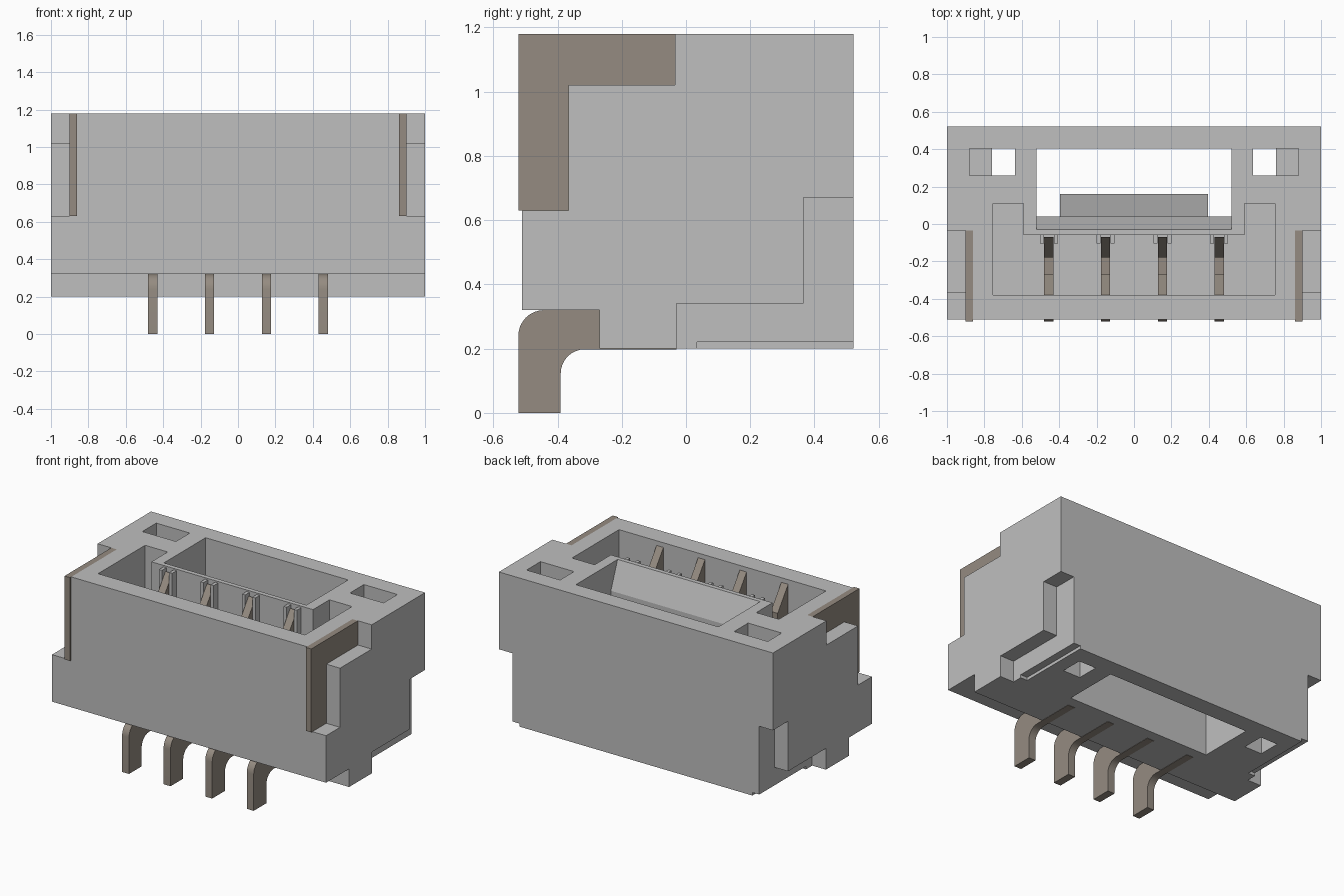
import bpy, bmesh
from math import cos, sin, radians

cube = bpy.data.objects.get("Cube")
if cube:
    bpy.data.objects.remove(cube, do_unlink=True)


def material(name, color):
    m = bpy.data.materials.new(name)
    m.use_nodes = True
    m.diffuse_color = (*color, 1)
    m.node_tree.nodes["Principled BSDF"].inputs["Base Color"].default_value = (*color, 1)
    return m


GREY = material("light grey plastic", (0.52, 0.52, 0.52))
METAL = material("warm grey metal", (0.30, 0.26, 0.22))


def prism(name, profile, x0, x1, mat=GREY):
    """Extrude a (y, z) outline along x."""
    bm = bmesh.new()
    face = bm.faces.new([bm.verts.new((x0, y, z)) for y, z in profile])
    ext = bmesh.ops.extrude_face_region(bm, geom=[face])["geom"]
    bmesh.ops.translate(bm, vec=(x1 - x0, 0, 0),
                        verts=[v for v in ext if isinstance(v, bmesh.types.BMVert)])
    bmesh.ops.recalc_face_normals(bm, faces=bm.faces)
    mesh = bpy.data.meshes.new(name)
    bm.to_mesh(mesh)
    bm.free()
    mesh.materials.append(mat)
    ob = bpy.data.objects.new(name, mesh)
    bpy.context.collection.objects.link(ob)
    return ob


def rect(y0, y1, z0, z1):
    return [(y0, z0), (y1, z0), (y1, z1), (y0, z1)]


def arc(cy, cz, r, a0, a1, n=8):
    return [(cy + r * cos(radians(a0 + (a1 - a0) * i / n)),
             cz + r * sin(radians(a0 + (a1 - a0) * i / n))) for i in range(n + 1)]


def cut(target, profile, x0, x1):
    """Subtract an extruded outline and discard the cutter."""
    cutter = prism("cutter", profile, x0, x1)
    mod = target.modifiers.new("cut", "BOOLEAN")
    mod.operation, mod.solver, mod.object = "DIFFERENCE", "EXACT", cutter
    bpy.context.view_layer.objects.active = target
    bpy.ops.object.modifier_apply(modifier=mod.name)
    bpy.data.objects.remove(cutter, do_unlink=True)


TOP, FLOOR = 1.18, 0.42
PIN_X = [-0.455, -0.152, 0.152, 0.455]

# Housing block, its front underside stepped up above the pin tails
housing = prism("housing", [(-0.51, 0.32), (-0.27, 0.32), (-0.27, 0.2),
                            (0.522, 0.2), (0.522, TOP), (-0.51, TOP)], -1, 1)

# Rear opening, through to the underside, with a sloped lead-in
cut(housing, [(0.405, 2), (0.405, -1), (0.04, -1), (0.04, 1.0),
              (-0.03, TOP), (-0.03, 2)], -0.52, 0.52)

# Contact cavity
cut(housing, rect(-0.38, -0.06, FLOOR, 2), -0.755, 0.755)

for s in (-1, 1):
    # Side wings of the contact cavity
    cut(housing, rect(-0.2, 0.11, FLOOR, 2), 0.59 * s, 0.755 * s)
    # Latch pocket: through hole plus a blind undercut
    cut(housing, rect(0.26, 0.405, -1, 2), 0.635 * s, 0.76 * s)
    cut(housing, rect(0.26, 0.405, 0.5, 2), 0.7 * s, 0.88 * s)
    # Shoulder that takes the side clip
    cut(housing, [(-2, 0.63), (-0.365, 0.63), (-0.365, 1.02),
                  (-0.035, 1.02), (-0.035, 2), (-2, 2)], 0.86 * s, 2 * s)
    # Lower rear corner notch and the thin relief under it
    cut(housing, [(-0.03, -1), (2, -1), (2, 0.67), (0.365, 0.67),
                  (0.365, 0.34), (-0.03, 0.34)], 0.9 * s, 2 * s)
    cut(housing, rect(0.035, 2, -1, 0.22), 0.85 * s, 2 * s)
    # Side clip
    side = "left" if s > 0 else "right"
    prism(side + "_clip", [(-0.522, 0.63), (-0.365, 0.63), (-0.365, 1.02),
                           (-0.035, 1.02), (-0.035, TOP), (-0.522, TOP)],
          0.86 * s, 0.9 * s, METAL)

# Locking wedge on the divider
prism("locking_wedge", [(0.03, 0.5), (0.16, 0.5), (0.16, 0.55),
                        (0.04, 0.95), (0.03, 0.95)], -0.395, 0.395)

# Forked contacts with bent solder tails
pin_profile = ([(-0.522, 0), (-0.39, 0)]
               + arc(-0.315, 0.123, 0.075, 180, 90)
               + [(-0.03, 0.198), (-0.03, 0.32), (-0.07, 0.34), (-0.07, 1.15),
                  (-0.18, 1.0), (-0.18, 0.55), (-0.27, 0.55), (-0.27, 1.0),
                  (-0.379, 1.15), (-0.379, 0.4), (-0.27, 0.4), (-0.27, 0.32)]
               + arc(-0.442, 0.24, 0.08, 90, 180))
for i, x in enumerate(PIN_X):
    pin = prism(f"pin_{i + 1}", pin_profile, x - 0.025, x + 0.025, METAL)
    bpy.ops.object.select_all(action="DESELECT")
    pin.select_set(True)
    bpy.context.view_layer.objects.active = pin
    bpy.ops.object.shade_smooth_by_angle(angle=radians(30))
    # Guide ribs either side of the contact
    for s in (-1, 1):
        prism(f"guide_rib_{i + 1}_{'b' if s > 0 else 'a'}",
              rect(-0.105, -0.055, FLOOR - 0.01, TOP - 0.01),
              x + 0.026 * s, x + 0.048 * s)
